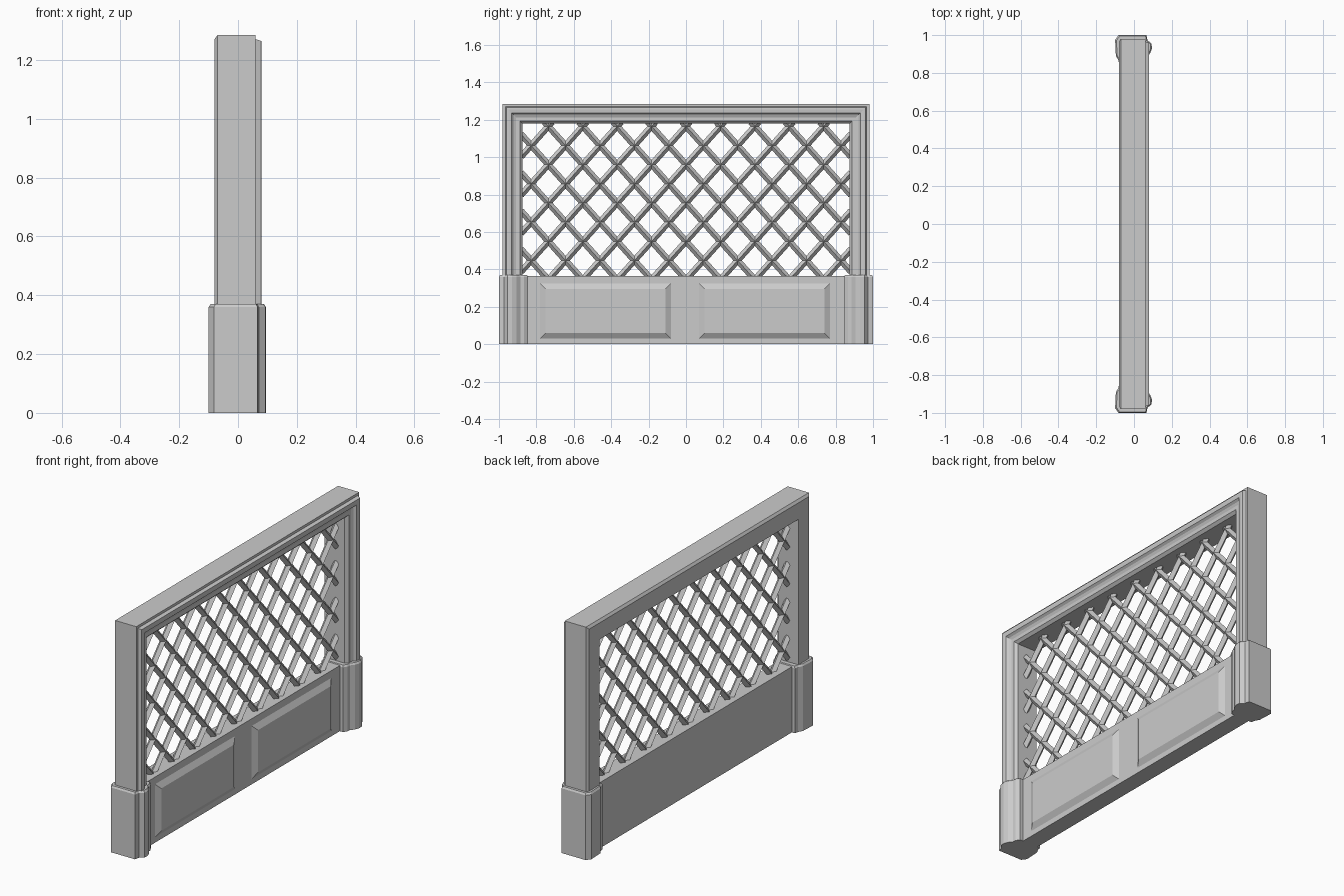
import bpy, bmesh
from mathutils import Vector

if "Cube" in bpy.data.objects:
    bpy.data.objects.remove(bpy.data.objects["Cube"])


def make_object(name, bm):
    bmesh.ops.remove_doubles(bm, verts=bm.verts, dist=1e-5)
    bmesh.ops.recalc_face_normals(bm, faces=bm.faces)
    mesh = bpy.data.meshes.new(name)
    bm.to_mesh(mesh)
    bm.free()
    ob = bpy.data.objects.new(name, mesh)
    bpy.context.collection.objects.link(ob)
    return ob


def loft(bm, rings):
    """Skin a list of closed rings and cap both ends."""
    vs = [[bm.verts.new(p) for p in r] for r in rings]
    n = len(rings[0])
    for a, b in zip(vs, vs[1:]):
        for i in range(n):
            j = (i + 1) % n
            bm.faces.new((a[i], a[j], b[j], b[i]))
    bm.faces.new(vs[0])
    bm.faces.new(vs[-1])


# Moulded surround: profile of (inset, x) mitred around an upside-down U
prof = [(0, -.07), (0, .06), (.014, .06), (.02, .079), (.03, .08), (.048, .078),
        (.058, .066), (.072, .06), (.092, .06), (.106, .045),
        (.106, -.08), (.014, -.08)]
HW, TOP = .98, 1.285
bm = bmesh.new()
loft(bm, [[(x, s * (HW - d), 0 if low else TOP - d) for d, x in prof]
          for s, low in ((-1, True), (-1, False), (1, False), (1, True))])
make_object("moulded_frame", bm)

# Pedestals wrapping the feet of both posts, with a small top chamfer
foot = [(1.0, -.082), (.975, -.1), (.89, -.096), (.868, -.083), (.845, -.078),
        (.845, .055), (.866, .068), (.885, .07), (.905, .086), (.93, .095),
        (.955, .093), (.972, .072), (1.0, .066)]


def foot_ring(side, z, k):
    return [(x * k, side * (.92 + (y - .92) * k), z) for y, x in foot]


for side, label in ((-1, "left"), (1, "right")):
    bm = bmesh.new()
    loft(bm, [foot_ring(side, 0, 1), foot_ring(side, .36, 1), foot_ring(side, .37, .93)])
    make_object(label + "_pedestal", bm)

# Lower board
bm = bmesh.new()
loft(bm, [[(x, -.87, 0), (x, .87, 0), (x, .87, .365), (x, -.87, .365)]
          for x in (-.06, .035)])
make_object("lower_board", bm)

# Two raised fields with bevelled borders
for label, y0, y1 in (("left", -.78, -.08), ("right", .07, .77)):
    bm = bmesh.new()
    loft(bm, [[(x, y0 + b, .03 + b), (x, y1 - b, .03 + b),
               (x, y1 - b, .325 - b), (x, y0 + b, .325 - b)]
              for x, b in ((.03, 0), (.035, 0), (.053, .03))])
    make_object(label + "_raised_panel", bm)

# Diagonal lattice of diamond-section rods clipped to the opening
DY, DZ, Z0 = .184, .205, .345
YL, ZLO, ZHI = .882, .352, 1.188
W, D, XC = .017, .018, -.01
bm = bmesh.new()
for sgn in (1, -1):
    slope = sgn * DZ / DY
    for i in range(-10, 11):
        ends = sorted((i * DY + (z - Z0) / slope) for z in (ZLO, ZHI))
        a, b = max(ends[0], -YL), min(ends[1], YL)
        if b - a < .02:
            continue
        side = Vector((0, -slope, 1)).normalized() * W
        depth = Vector((D, 0, 0))
        loft(bm, [[c + side, c + depth, c - side, c - depth]
                  for c in (Vector((XC, y, Z0 + slope * (y - i * DY))) for y in (a, b))])
make_object("lattice", bm)
